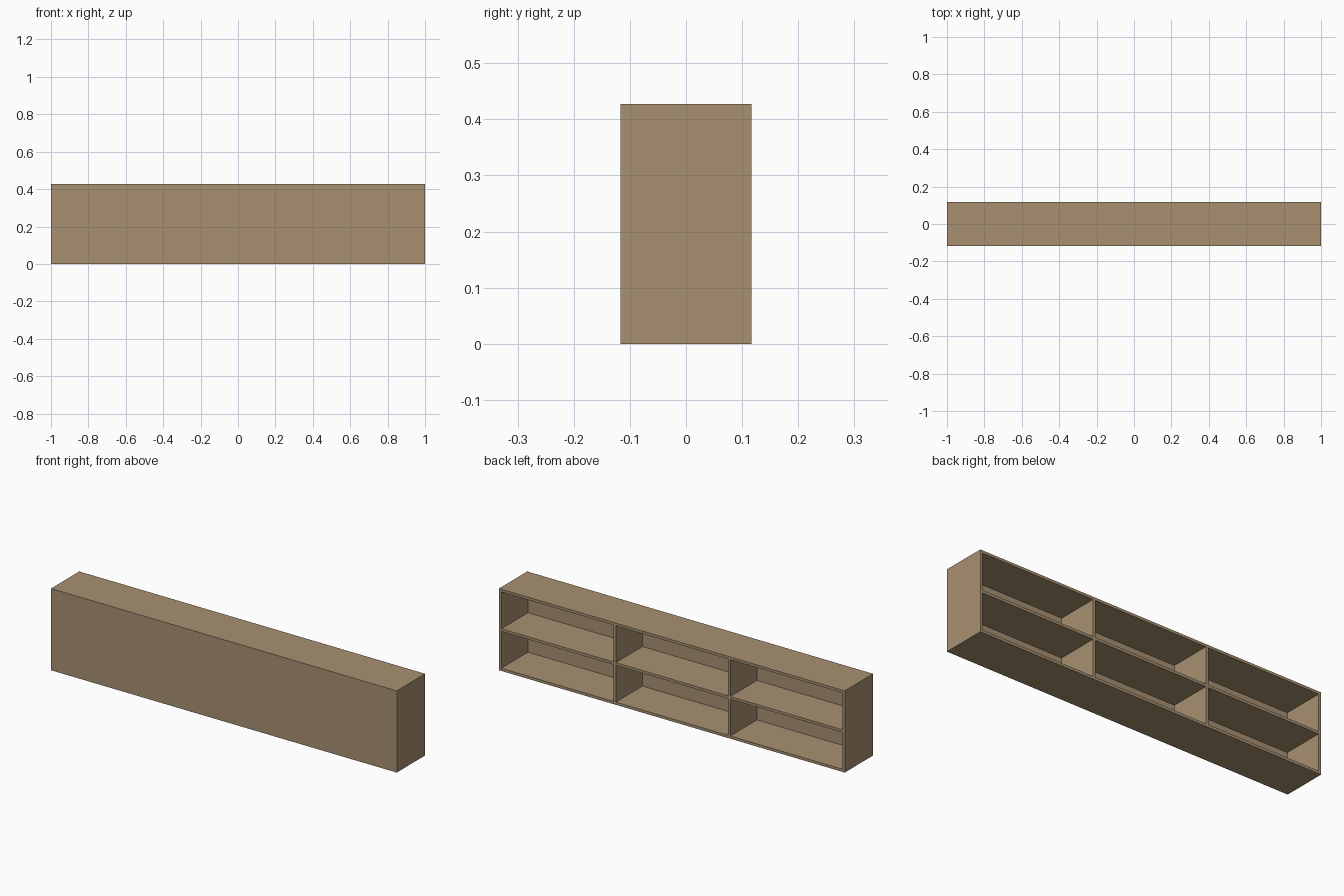
import bpy

if "Cube" in bpy.data.objects:
    bpy.data.objects.remove(bpy.data.objects["Cube"])

W, D, H = 2.0, 0.234, 0.427   # overall size
T = 0.014                     # board thickness

wood = bpy.data.materials.new("wood")
wood.diffuse_color = (0.39, 0.28, 0.165, 1)
wood.use_nodes = True
wood.node_tree.nodes["Principled BSDF"].inputs["Base Color"].default_value = wood.diffuse_color


def board(name, x, y, z):
    """Box spanning the given (min, max) ranges."""
    spans = (x, y, z)
    bpy.ops.mesh.primitive_cube_add(size=1, location=[(a + b) / 2 for a, b in spans])
    ob = bpy.context.object
    ob.name = name
    ob.scale = [b - a for a, b in spans]
    bpy.ops.object.transform_apply(location=False, rotation=False, scale=True)
    ob.data.materials.append(wood)
    return ob


inner_y = (-D / 2 + T, D / 2)
inner_z = (T, H - T)

# Closed front panel; the back stays open
board("front_panel", (-W / 2, W / 2), (-D / 2, -D / 2 + T), (0, H))

# Bottom and top boards
board("bottom_board", (-W / 2, W / 2), inner_y, (0, T))
board("top_board", (-W / 2, W / 2), inner_y, (H - T, H))

# Two sides and two dividers, evenly spaced
pitch = (W - T) / 3
for i, name in enumerate(("left_side", "left_divider", "right_divider", "right_side")):
    x = -W / 2 + i * pitch
    board(name, (x, x + T), inner_y, inner_z)

# One middle shelf in each of the three bays
for i, name in enumerate(("left_shelf", "middle_shelf", "right_shelf")):
    x = -W / 2 + i * pitch
    board(name, (x + T, x + pitch), inner_y, ((H - T) / 2, (H + T) / 2))
